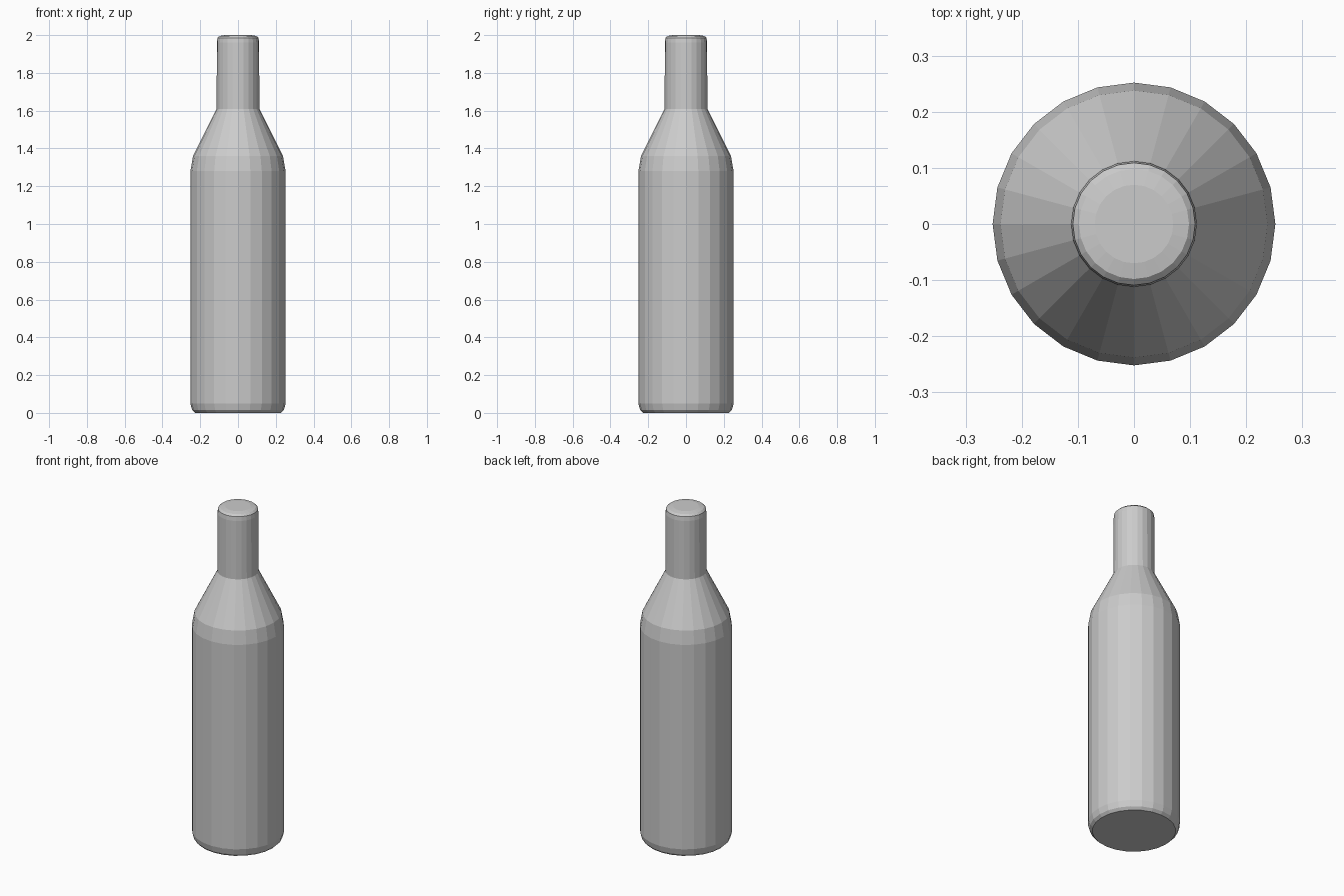
import bpy, bmesh
from math import cos, sin, pi

if "Cube" in bpy.data.objects:
    bpy.data.objects.remove(bpy.data.objects["Cube"])

SIDES = 24


def lathe(name, profile):
    """Revolve (radius, z) points around z and cap both ends."""
    bm = bmesh.new()
    rings = [[bm.verts.new((r * cos(2 * pi * i / SIDES), r * sin(2 * pi * i / SIDES), z))
              for i in range(SIDES)] for r, z in profile]
    for low, high in zip(rings, rings[1:]):
        for i in range(SIDES):
            j = (i + 1) % SIDES
            bm.faces.new((low[i], low[j], high[j], high[i]))
    bm.faces.new(rings[0][::-1])
    bm.faces.new(rings[-1])
    mesh = bpy.data.meshes.new(name)
    bm.to_mesh(mesh)
    bm.free()
    obj = bpy.data.objects.new(name, mesh)
    bpy.context.collection.objects.link(obj)
    return obj


# Closed bottle: chamfered base, straight body, sloped shoulder, neck, rounded lip
lathe("bottle", [
    (0.228, 0.0), (0.243, 0.015), (0.252, 0.05),
    (0.252, 1.28), (0.238, 1.36),
    (0.113, 1.61), (0.112, 1.96),
    (0.109, 1.985), (0.098, 1.995), (0.07, 2.0),
])
